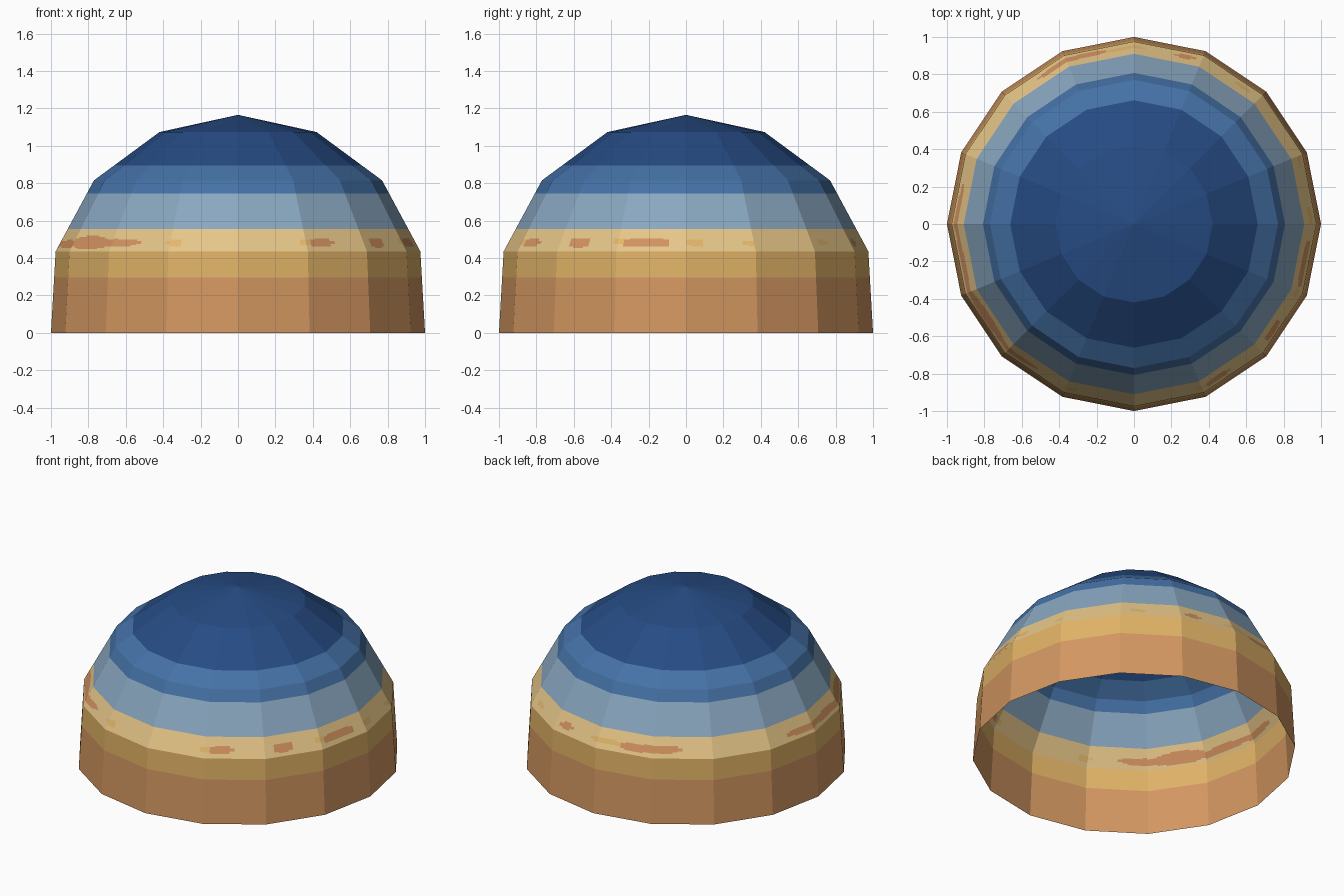
import bpy, bmesh, math

if "Cube" in bpy.data.objects:
    bpy.data.objects.remove(bpy.data.objects["Cube"])

SIDES = 16
STEP = 2 * math.pi / SIDES
SUB = 12                      # columns per facet in the cloud band
# dome profile: radius, height
PROFILE = [(1.0, 0.0), (0.975, 0.435), (0.77, 0.815), (0.42, 1.073), (0.0, 1.165)]


def linear(c):
    c /= 255
    return c / 12.92 if c <= 0.04045 else ((c + 0.055) / 1.055) ** 2.4


def material(name, rgb):
    m = bpy.data.materials.new(name)
    m.diffuse_color = (*[linear(c) for c in rgb], 1)
    m.use_nodes = True
    m.node_tree.nodes["Principled BSDF"].inputs["Base Color"].default_value = m.diffuse_color
    return m


MATS = [material("horizon brown", (211, 151, 97)),
        material("horizon gold", (224, 178, 102)),
        material("pale sand", (230, 198, 136)),
        material("haze blue", (137, 167, 192)),
        material("mid blue", (69, 114, 167)),
        material("deep navy", (38, 75, 131)),
        material("cloud orange", (209, 145, 95)),
        material("cloud yellow", (227, 184, 108))]


def radius_at(z):
    for (r0, z0), (r1, z1) in zip(PROFILE, PROFILE[1:]):
        if z <= z1:
            return r0 + (r1 - r0) * (z - z0) / (z1 - z0)
    return 0.0


def ring_points(z, sub):
    """Ring of points lying on the straight chords of the sixteen-sided dome."""
    r, pts = radius_at(z), []
    for i in range(SIDES):
        a, b = i * STEP, (i + 1) * STEP
        for k in range(sub):
            t = k / sub
            pts.append((r * (math.cos(a) * (1 - t) + math.cos(b) * t),
                        r * (math.sin(a) * (1 - t) + math.sin(b) * t), z))
    return pts


def build(name, heights, sub, pick, apex=False):
    bm = bmesh.new()
    rings = [[bm.verts.new(p) for p in ring_points(z, sub)] for z in heights]
    n = SIDES * sub
    for lo, hi in zip(rings, rings[1:]):
        for i in range(n):
            j = (i + 1) % n
            f = bm.faces.new((lo[i], lo[j], hi[j], hi[i]))
            f.material_index = pick(f.calc_center_median())
    if apex:
        tip = bm.verts.new((0, 0, PROFILE[-1][1]))
        for i in range(n):
            f = bm.faces.new((rings[-1][i], rings[-1][(i + 1) % n], tip))
            f.material_index = pick(f.calc_center_median())
    mesh = bpy.data.meshes.new(name)
    bm.to_mesh(mesh)
    bm.free()
    for m in MATS:
        mesh.materials.append(m)
    ob = bpy.data.objects.new(name, mesh)
    bpy.context.collection.objects.link(ob)
    return ob


# cloud streaks: centre angle, half width (degrees), centre height, half height, material
CLOUDS = [(176, 9, 0.474, 0.018, 6), (194, 11, 0.474, 0.020, 6),
          (212, 10, 0.482, 0.034, 6), (226, 10, 0.482, 0.019, 6),
          (249, 2.5, 0.481, 0.018, 7), (293, 3, 0.485, 0.016, 7),
          (298.5, 4.5, 0.481, 0.021, 6), (322.5, 4.5, 0.480, 0.024, 6),
          (347, 8, 0.481, 0.023, 6), (338, 2.5, 0.489, 0.014, 7),
          (3, 3.5, 0.480, 0.016, 7), (21, 2, 0.478, 0.014, 7),
          (51, 3, 0.482, 0.015, 7), (73, 3, 0.480, 0.022, 6),
          (93, 6, 0.481, 0.016, 7), (105, 6, 0.476, 0.019, 6),
          (115, 8, 0.484, 0.022, 6)]


def cloud_colour(c):
    ang = math.degrees(math.atan2(c.y, c.x)) % 360
    hit = 2
    for a, w, z, h, mat in CLOUDS:
        d = (ang - a + 180) % 360 - 180
        if (d / w) ** 4 + ((c.z - z) / h) ** 2 < 1:
            hit = max(hit, mat) if hit == 2 else 6
    return hit


def sky_colour(c):
    for i, top in enumerate((0.295, 0.435, 0.555, 0.745, 0.895)):
        if c.z < top:
            return i
    return 5


# lower walls, open at the bottom
build("horizon_wall", [0, 0.295, 0.435], 1, sky_colour)
# pale band with painted cloud streaks
rows = [0.435] + [0.447 + 0.0072 * i for i in range(11)] + [0.555]
build("cloud_band", rows, SUB, cloud_colour)
# upper sky
build("sky_cap", [0.555, 0.745, 0.815, 0.895, 1.073], 1, sky_colour, apex=True)
